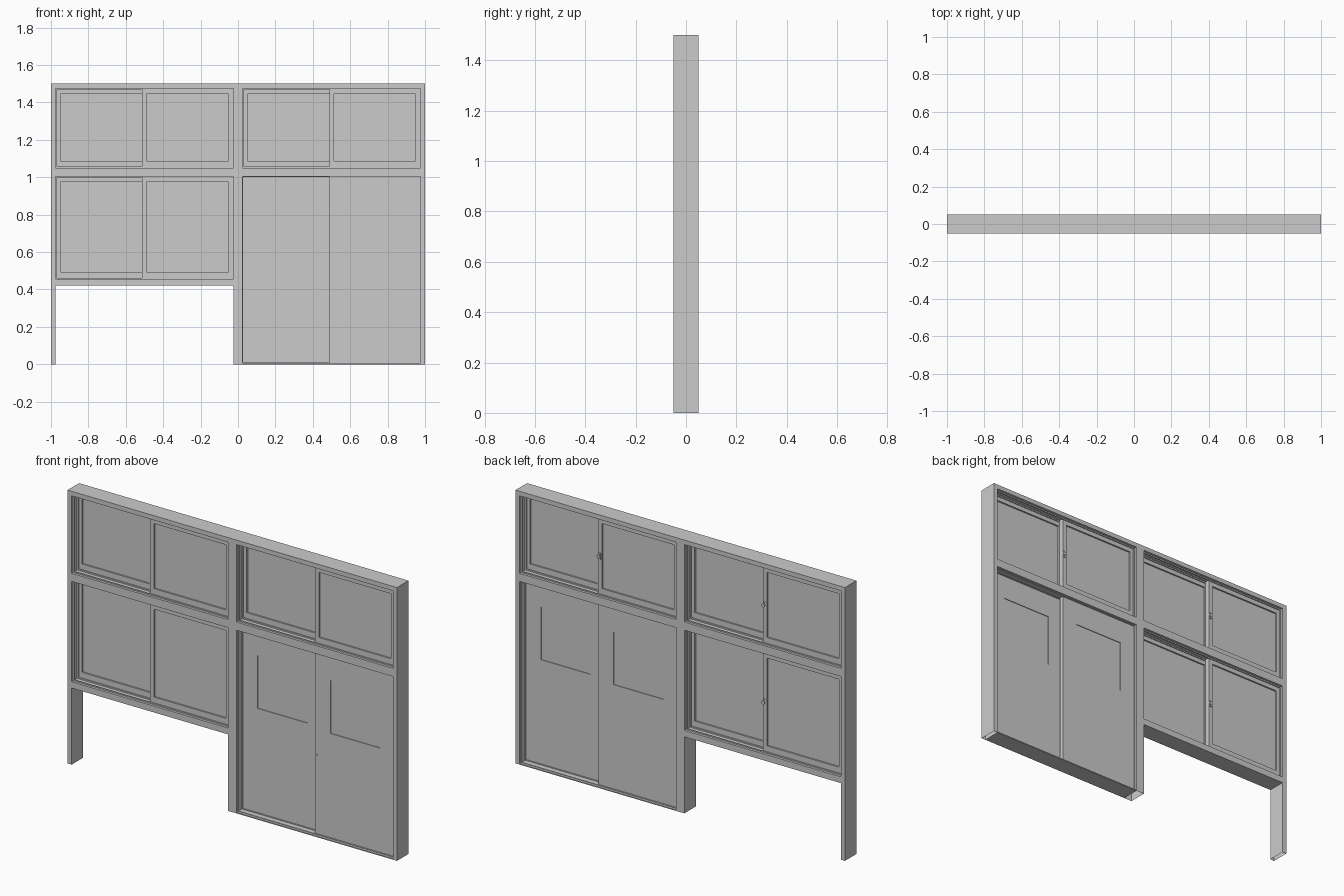
import bpy, bmesh, math
from mathutils import Matrix

if "Cube" in bpy.data.objects:
    bpy.data.objects.remove(bpy.data.objects["Cube"])


def add_box(bm, x0, x1, y0, y1, z0, z1):
    m = Matrix.Translation(((x0 + x1) / 2, (y0 + y1) / 2, (z0 + z1) / 2))
    m = m @ Matrix.Diagonal((x1 - x0, y1 - y0, z1 - z0, 1))
    bmesh.ops.create_cube(bm, size=1, matrix=m)


def finish(bm, name):
    me = bpy.data.meshes.new(name)
    bm.to_mesh(me)
    bm.free()
    ob = bpy.data.objects.new(name, me)
    bpy.context.collection.objects.link(ob)
    return ob


def box(name, *dims, open_bottom=False):
    bm = bmesh.new()
    add_box(bm, *dims)
    if open_bottom:
        low = [f for f in bm.faces if f.normal.z < -0.9]
        bmesh.ops.delete(bm, geom=low, context='FACES')
    return finish(bm, name)


def ring(name, outer, inner, y0, y1):
    """Rectangular border with mitre-free clean topology, extruded in y."""
    (a0, a1, b0, b1), (c0, c1, d0, d1) = outer, inner
    bm = bmesh.new()
    loops = []
    for y in (y0, y1):
        for x0, x1, z0, z1 in ((a0, a1, b0, b1), (c0, c1, d0, d1)):
            loops.append([bm.verts.new(p) for p in
                          ((x0, y, z0), (x1, y, z0), (x1, y, z1), (x0, y, z1))])
    fo, fi, bo, bi = loops
    for i in range(4):
        j = (i + 1) % 4
        for p, q in ((fo, fi), (fi, bi), (bi, bo), (bo, fo)):
            bm.faces.new((p[i], p[j], q[j], q[i]))
    bmesh.ops.recalc_face_normals(bm, faces=bm.faces)
    return finish(bm, name)


D = 0.05           # half depth of the outer frame
BACK = (0.003, 0.03)
FRONT = (-0.03, -0.003)

# Posts (open undersides) and rails of the wall frame
for name, x0, x1 in (("left_post", -1, -0.975), ("centre_post", -0.025, 0.025),
                     ("right_post", 0.975, 1)):
    box(name, x0, x1, -D, D, 0, 1.475, open_bottom=True)
box("top_rail", -1, 1, -D, D, 1.475, 1.5)
box("left_middle_rail", -0.975, -0.025, -D, D, 1.005, 1.05)
box("right_middle_rail", 0.025, 0.975, -D, D, 1.005, 1.05)
box("left_bottom_rail", -0.975, -0.025, -D, D, 0.42, 0.455)
box("door_threshold", 0.025, 0.975, -D, D, 0, 0.006)


def tracks(name, x0, x1, z0, z1, w):
    for tag, y in (("front", -0.034), ("middle", 0), ("back", 0.034)):
        ring(f"{name}_{tag}_track", (x0, x1, z0, z1),
             (x0 + w, x1 - w, z0 + w, z1 - w), y - 0.0025, y + 0.0025)


def panel(name, x0, x1, z0, z1, inner, ys, recess):
    """Sliding panel: solid border with a recessed pane."""
    ring(name + "_border", (x0, x1, z0, z1), inner, *ys)
    i = inner
    box(name + "_pane", i[0], i[1], ys[0] + recess, ys[1] - recess, i[2], i[3])


def window(name, x0, z0, z1):
    x1, mid = x0 + 0.95, x0 + 0.475
    tracks(name, x0, x1, z0, z1, 0.007)
    za, zb = z0 + 0.038, z1 - 0.03
    panel(name + "_left_sash", x0, mid + 0.012, z0, z1,
          (x0 + 0.026, mid - 0.012, za, zb), BACK, 0.009)
    panel(name + "_right_sash", mid - 0.012, x1, z0, z1,
          (mid + 0.012, x1 - 0.026, za, zb), FRONT, 0.009)
    # Crescent latch on the meeting stile, facing the back
    zc = (z0 + z1) / 2
    bm = bmesh.new()
    add_box(bm, mid - 0.005, mid + 0.009, 0.03, 0.034, zc - 0.018, zc + 0.018)
    m = Matrix.Translation((mid + 0.005, 0.037, zc)) @ Matrix.Rotation(math.pi / 2, 4, 'X')
    bmesh.ops.create_cone(bm, cap_ends=True, segments=12, radius1=0.01,
                          radius2=0.01, depth=0.006, matrix=m)
    finish(bm, name + "_latch")


window("upper_left_window", -0.975, 1.05, 1.475)
window("lower_left_window", -0.975, 0.455, 1.005)
window("upper_right_window", 0.025, 1.05, 1.475)

# Sliding doors with a small pane each
tracks("door", 0.025, 0.975, 0.006, 1.005, 0.003)
for name, x0, ys in (("left_door", 0.025, BACK), ("right_door", 0.49, FRONT)):
    cx = x0 + 0.2425
    panel(name, x0, x0 + 0.485, 0.006, 1.005,
          (cx - 0.151, cx + 0.151, 0.58, 0.87), ys, 0.004)

# Small lock on the front of the right door
bm = bmesh.new()
m = Matrix.Translation((0.499, -0.031, 0.44)) @ Matrix.Rotation(math.pi / 2, 4, 'X')
bmesh.ops.create_cone(bm, cap_ends=True, segments=12, radius1=0.005,
                      radius2=0.005, depth=0.004, matrix=m)
finish(bm, "door_lock")
